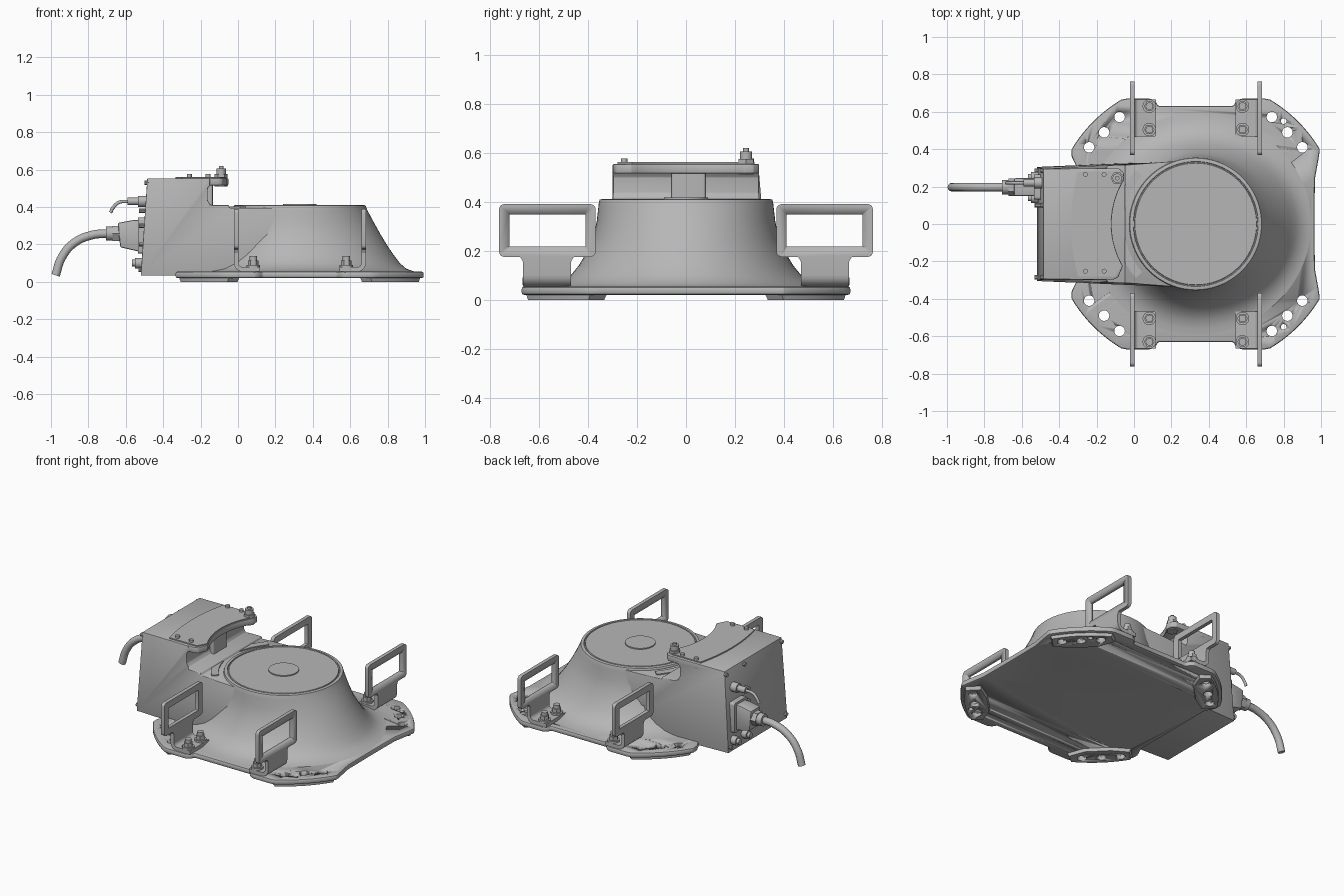
import bpy, bmesh, math
from mathutils import Vector

old = bpy.data.objects.get("Cube")
if old:
    bpy.data.objects.remove(old)

grey = bpy.data.materials.new("cast_grey")
grey.use_nodes = True
grey.diffuse_color = (0.47, 0.47, 0.47, 1)
grey.node_tree.nodes["Principled BSDF"].inputs["Base Color"].default_value = (0.47, 0.47, 0.47, 1)

CX = 0.33  # axis of the round body


def activate(ob):
    bpy.ops.object.select_all(action="DESELECT")
    ob.select_set(True)
    bpy.context.view_layer.objects.active = ob


def finish(name, bm, bevel=0):
    bmesh.ops.recalc_face_normals(bm, faces=bm.faces)
    me = bpy.data.meshes.new(name)
    bm.to_mesh(me)
    bm.free()
    me.materials.append(grey)
    ob = bpy.data.objects.new(name, me)
    bpy.context.collection.objects.link(ob)
    activate(ob)
    if bevel:
        mod = ob.modifiers.new("bevel", "BEVEL")
        mod.width, mod.segments, mod.limit_method = bevel, 2, "ANGLE"
        bpy.ops.object.modifier_apply(modifier=mod.name)
    bpy.ops.object.shade_smooth_by_angle(angle=math.radians(35))
    return ob


def loft(name, rings, bevel=0):
    """Skin a stack of rings with equal point counts and cap both ends."""
    bm = bmesh.new()
    rows = [[bm.verts.new(p) for p in ring] for ring in rings]
    n = len(rows[0])
    for a, b in zip(rows, rows[1:]):
        for i in range(n):
            bm.faces.new((a[i], a[(i + 1) % n], b[(i + 1) % n], b[i]))
    bm.faces.new(rows[0][::-1])
    bm.faces.new(rows[-1])
    return finish(name, bm, bevel)


def prism(name, pts, a, b, axis="z", bevel=0, shrink=1.0):
    """Extrude a 2D outline along an axis; shrink scales the first end."""
    place = {"z": lambda u, v, w: (u, v, w),
             "y": lambda u, v, w: (u, w, v),
             "x": lambda u, v, w: (w, u, v)}[axis]
    mu = sum(p[0] for p in pts) / len(pts)
    mv = sum(p[1] for p in pts) / len(pts)
    first = [place(mu + (u - mu) * shrink, mv + (v - mv) * shrink, a) for u, v in pts]
    return loft(name, [first, [place(u, v, b) for u, v in pts]], bevel)


def arc(cx, cy, r, start, end, n):
    return [(cx + r * math.cos(math.radians(start + (end - start) * i / n)),
             cy + r * math.sin(math.radians(start + (end - start) * i / n))) for i in range(n + 1)]


def disc(name, u, v, r, a, b, axis="z", n=24):
    return prism(name, arc(u, v, r, 0, 360, n)[:-1], a, b, axis)


def rounded(u0, v0, u1, v1, r):
    return (arc(u1 - r, v1 - r, r, 0, 90, 5) + arc(u0 + r, v1 - r, r, 90, 180, 5)
            + arc(u0 + r, v0 + r, r, 180, 270, 5) + arc(u1 - r, v0 + r, r, 270, 360, 5))


def cut(ob, cutters):
    for c in cutters:
        activate(ob)
        mod = ob.modifiers.new("cut", "BOOLEAN")
        mod.operation, mod.solver, mod.object = "DIFFERENCE", "EXACT", c
        bpy.ops.object.modifier_apply(modifier=mod.name)


def discard(cutters):
    for c in cutters:
        bpy.data.objects.remove(c)


def tube(name, pts, r):
    cu = bpy.data.curves.new(name, "CURVE")
    cu.dimensions, cu.bevel_depth, cu.bevel_resolution = "3D", r, 4
    cu.use_fill_caps = True
    sp = cu.splines.new("BEZIER")
    sp.bezier_points.add(len(pts) - 1)
    for bp, p in zip(sp.bezier_points, pts):
        bp.co = p
        bp.handle_left_type = bp.handle_right_type = "AUTO"
    cu.materials.append(grey)
    ob = bpy.data.objects.new(name, cu)
    bpy.context.collection.objects.link(ob)
    activate(ob)
    bpy.ops.object.convert(target="MESH")


# Base plate with four lobes
half = ([(0.965, 0.0), (0.967, 0.24), (0.985, 0.34)] + arc(CX, 0, 0.775, 31, 59, 10)
        + [(0.7, 0.67), (0.57, 0.67), (0.545, 0.655), (0.53, 0.63), (0.13, 0.63), (0.115, 0.655), (0.09, 0.67)]
        + [(-0.04, 0.67)] + arc(CX, 0, 0.775, 121, 149, 10) + [(-0.333, 0.36), (-0.3, 0.29), (-0.3, 0.0)])
plate = prism("base_plate", half + [(x, -y) for x, y in half[-2:0:-1]], 0.02, 0.054, bevel=0.01)

# Feet under the lobes, and mounting holes through both
for sx in (1, -1):
    for sy in (1, -1):
        pts = [(CX + sx * x, sy * y) for x, y in
               arc(0, 0, 0.755, 31, 60, 10) + [(0.32, 0.61), (0.36, 0.5), (0.48, 0.38), (0.58, 0.32)]]
        foot = prism("foot", pts, 0, 0.03, shrink=0.93)
        spots = [(0.57, 0.41, 0.028), (0.49, 0.49, 0.028), (0.407, 0.572, 0.028)]
        if sx > 0:
            spots.append((0.47, 0.55, 0.015))
        drills = [disc("drill", CX + sx * x, sy * y, r, -0.1, 0.2) for x, y, r in spots]
        cut(plate, drills)
        cut(foot, drills)
        discard(drills)

# Flared round body: height, side radius, forward radius
rows = [(0.03, 0.61, 0.625), (0.052, 0.61, 0.625), (0.057, 0.56, 0.605), (0.07, 0.515, 0.57), (0.1, 0.47, 0.535),
        (0.14, 0.437, 0.505), (0.18, 0.413, 0.477), (0.25, 0.378, 0.434), (0.32, 0.364, 0.395),
        (0.38, 0.357, 0.363), (0.4, 0.355, 0.355), (0.408, 0.352, 0.352), (0.41, 0.345, 0.345),
        (0.41, 0.334, 0.334), (0.403, 0.332, 0.332), (0.403, 0.327, 0.327), (0.41, 0.325, 0.325)]
rings = []
for z, side, fwd in rows:
    circle = arc(0, 0, 1, 0, 360, 72)[:-1]
    rings.append([(CX + x * (fwd if x > 0 else side), y * side, z) for x, y in circle])
loft("flared_body", rings)
disc("top_cap", CX, 0, 0.09, 0.4, 0.417, n=40)

# Terminal housing with sloping rear wall and a notch below the lid
profile = [(-0.52, 0.033), (-0.485, 0.553), (-0.15, 0.553), (-0.15, 0.515), (-0.162, 0.5), (-0.162, 0.435),
           (-0.15, 0.415), (-0.135, 0.41), (-0.05, 0.41), (-0.045, 0.395), (0.25, 0.395), (0.25, 0.033)]


def wall(x, z):
    return 0.305 + 0.033 * min(1, max(0, (x + 0.2) / 0.45)) - (0.01 if z > 0.412 else 0)


loft("terminal_housing", [[(x, s * wall(x, z), z) for x, z in profile] for s in (-1, 1)], bevel=0.004)
prism("notch_post", rounded(-0.2, -0.06, -0.135, 0.08, 0.01), 0.4, 0.52)
ledge = arc(CX, 0, 0.43, 138, 222, 20) + arc(CX, 0, 0.385, 222, 138, 20)
prism("arc_ledge", ledge, 0.38, 0.402)

# Overhanging lid, cover plate and fasteners
hollow = arc(CX, 0, 0.45, 148, 210, 20)
prism("lid", hollow + [(-0.085, -0.285), (-0.11, -0.297), (-0.3, -0.297), (-0.3, 0.297), (-0.08, 0.297),
                       (-0.055, 0.275)], 0.515, 0.554, bevel=0.005)
bow = [(-0.3 - 0.035 * (1 - (y / 0.28) ** 2), y) for y in [-0.28 + 0.056 * i for i in range(11)]]
prism("cover", arc(CX, 0, 0.455, 149, 209, 20) + [(-0.1, -0.28)] + bow + [(-0.09, 0.28)], 0.55, 0.561)
for x in (-0.26, -0.16):
    for y in (0.265, -0.252):
        disc("cover_screw", x, y, 0.013, 0.55, 0.576, n=12)
disc("lid_plug_base", -0.09, 0.245, 0.035, 0.51, 0.575, n=6)
disc("lid_plug", -0.09, 0.245, 0.025, 0.57, 0.605, n=16)
disc("lid_plug_tip", -0.09, 0.245, 0.012, 0.6, 0.618, n=12)


# Handle brackets, two on each side
def bracket(x, turn, s):
    def X(d):
        return x + turn * d
    frame = prism("handle", rounded(0.368, 0.175, 0.762, 0.39, 0.022), X(-0.012), X(0.012), "x")
    window = prism("window", rounded(0.41, 0.217, 0.72, 0.348, 0.004), x - 0.1, x + 0.1, "x")
    cut(frame, [window])
    discard([window])
    # Neck, bending into the bolted flange
    bend = ([(X(-0.012), 0.19)] + [(X(u), v) for u, v in arc(0.035, 0.101, 0.047, 180, 270, 6)]
            + [(X(0.128), 0.054), (X(0.128), 0.078)]
            + [(X(u), v) for u, v in arc(0.035, 0.101, 0.023, 270, 180, 6)] + [(X(0.012), 0.19)])
    neck = prism("bracket_neck", bend, 0.468, 0.665, "y")
    web = [(0.445, 0.18), (0.46, 0.172), (0.468, 0.155), (0.665, 0.155), (0.673, 0.172), (0.69, 0.18)]
    gusset = prism("bracket_gusset", web, X(-0.012), X(0.012), "x")
    parts = [frame, neck, gusset]
    for y in (0.505, 0.63):
        parts.append(disc("washer", X(0.092), y, 0.036, 0.06, 0.09))
        parts.append(disc("hex_bolt", X(0.092), y, 0.028, 0.08, 0.115, n=6))
        parts.append(disc("bolt_tip", X(0.092), y, 0.02, 0.11, 0.137, n=16))
    if s < 0:
        for ob in parts:
            for v in ob.data.vertices:
                v.co.y = -v.co.y
            ob.data.flip_normals()


for s in (1, -1):
    bracket(-0.01, 1, s)
    bracket(0.672, -1, s)

# Rear connectors and cables
prism("power_connector", [(-0.5, 0.155), (-0.63, 0.185), (-0.642, 0.315), (-0.56, 0.33), (-0.5, 0.33)],
      0.15, 0.245, "y", bevel=0.008)
prism("connector_flange", rounded(0.13, 0.15, 0.265, 0.345, 0.015), -0.535, -0.49, "x")
disc("cable_nut", 0.197, 0.258, 0.047, -0.67, -0.63, "x", 6)
disc("cable_gland", 0.197, 0.258, 0.038, -0.705, -0.66, "x")
tube("power_cable", [(-0.69, 0.197, 0.258), (-0.78, 0.197, 0.25), (-0.88, 0.197, 0.205),
                     (-0.945, 0.197, 0.125), (-0.975, 0.197, 0.035)], 0.023)
disc("signal_socket", 0.22, 0.43, 0.03, -0.535, -0.48, "x", 16)
disc("signal_plug", 0.22, 0.43, 0.02, -0.59, -0.53, "x", 16)
tube("signal_cable", [(-0.585, 0.22, 0.43), (-0.635, 0.22, 0.425), (-0.665, 0.22, 0.4), (-0.682, 0.22, 0.37)], 0.009)
for y in (0.14, 0.25):
    disc("lower_port", y, 0.1, 0.028, -0.55, -0.5, "x", 12)
    disc("lower_port_cap", y, 0.1, 0.018, -0.568, -0.54, "x", 12)
for y in (0.285, 0.1, -0.285):
    for z in (0.065, 0.53):
        x = -0.52 + 0.067 * (z - 0.033)
        disc("wall_screw", y, z, 0.012, x - 0.014, x + 0.01, "x", 10)
for z in (0.2, 0.3, 0.38):
    disc("side_screw", 0.1, z, 0.012, -0.528, -0.49, "x", 10)
